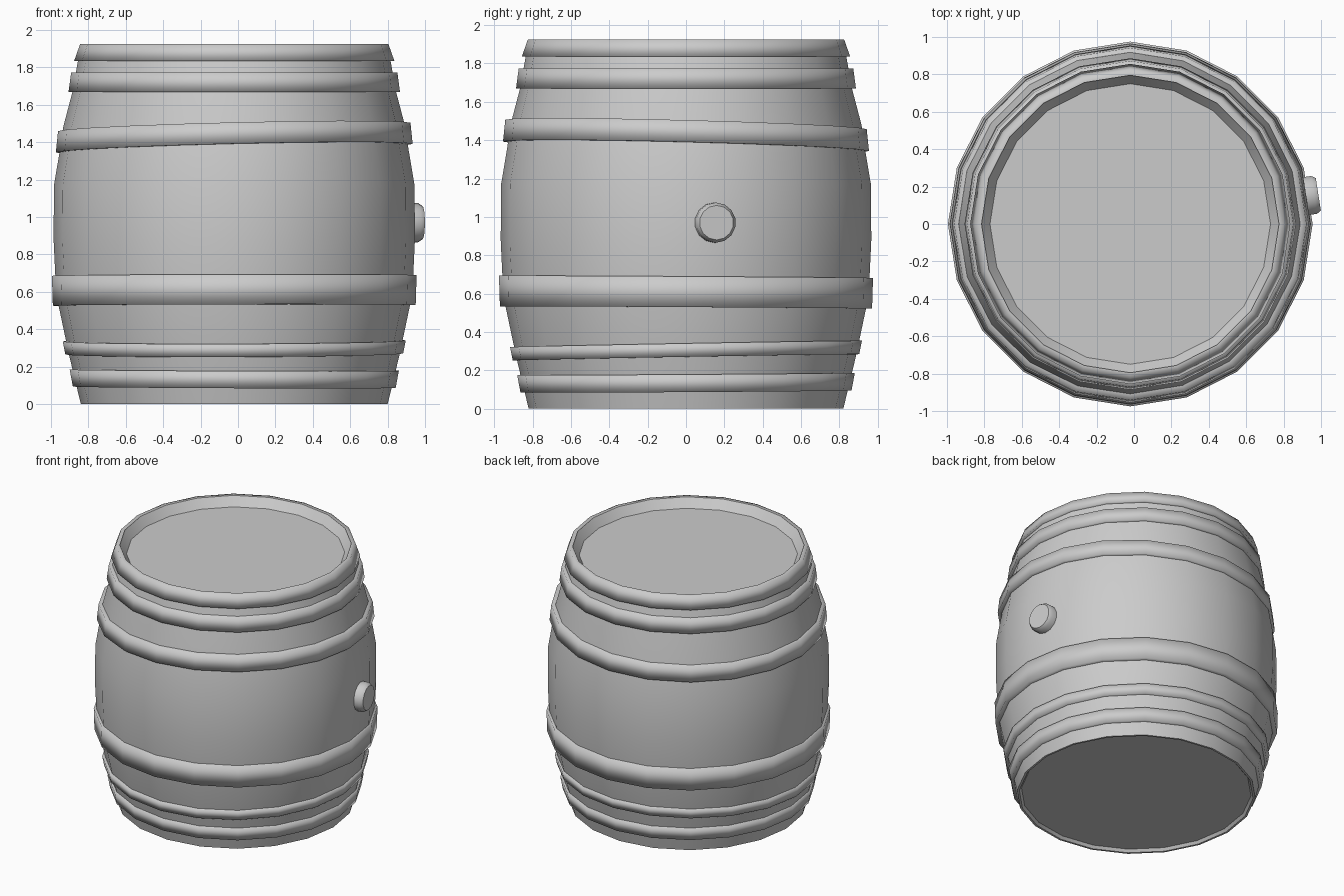
import bpy, bmesh, math
from mathutils import Matrix

if "Cube" in bpy.data.objects:
    bpy.data.objects.remove(bpy.data.objects["Cube"])

CX = -0.02   # barrel axis
SIDES = 20


def lathe(name, profile, sides=SIDES, tilt=(0, 0), caps=(False, False), angle=180):
    """Revolve (radius, z) points around z; tilt leans the rings."""
    bm = bmesh.new()
    rings = []
    for r, z in profile:
        ring = []
        for i in range(sides):
            a = 2 * math.pi * i / sides
            x, y = r * math.cos(a), r * math.sin(a)
            ring.append(bm.verts.new((x, y, z + tilt[0] * x + tilt[1] * y)))
        rings.append(ring)
    for lo, hi in zip(rings, rings[1:]):
        for i in range(sides):
            j = (i + 1) % sides
            bm.faces.new((lo[i], lo[j], hi[j], hi[i]))
    if caps[0]:
        bm.faces.new(rings[0][::-1])
    if caps[1]:
        bm.faces.new(rings[-1])
    mesh = bpy.data.meshes.new(name)
    bm.to_mesh(mesh)
    bm.free()
    obj = bpy.data.objects.new(name, mesh)
    obj.location.x = CX
    bpy.context.collection.objects.link(obj)
    bpy.ops.object.select_all(action='DESELECT')
    obj.select_set(True)
    bpy.context.view_layer.objects.active = obj
    bpy.ops.object.shade_smooth_by_angle(angle=math.radians(angle))
    return obj


# Bulging staves, with a sunken lid and a slightly sunken base
STAVES = [(0.82, 0), (0.842, 0.09), (0.885, 0.27), (0.94, 0.53), (0.957, 0.69),
          (0.966, 0.88), (0.964, 1.17), (0.932, 1.36), (0.915, 1.48),
          (0.865, 1.67), (0.835, 1.84), (0.81, 1.92)]
lathe("barrel_body",
      [(0.79, 0.02), (0.805, 0)] + STAVES + [(0.80, 1.924), (0.75, 1.86)],
      caps=(True, True), angle=50)


def stave_radius(z):
    for (r0, z0), (r1, z1) in zip(STAVES, STAVES[1:]):
        if z <= z1:
            return r0 + (r1 - r0) * (z - z0) / (z1 - z0)
    return STAVES[-1][0]


# Hoops: name, bottom z, top z, bottom radius, top radius, tilt
HOOPS = [("hoop_base", 0.09, 0.182, 0.863, 0.88, (-0.004, 0.006)),
         ("hoop_low", 0.268, 0.338, 0.903, 0.917, (0.003, 0.018)),
         ("hoop_lower_belly", 0.528, 0.688, 0.970, 0.975, (0.002, -0.006)),
         ("hoop_upper_belly", 1.368, 1.482, 0.954, 0.942, (0.024, -0.026)),
         ("hoop_high", 1.67, 1.774, 0.886, 0.872, (0, 0)),
         ("hoop_rim", 1.835, 1.926, 0.856, 0.824, (0, 0))]
for name, z0, z1, r0, r1, tilt in HOOPS:
    lathe(name, [(stave_radius(z0) - 0.015, z0), (r0, z0), (r1, z1),
                 (stave_radius(z1) - 0.015, z1)], tilt=tilt)

# Bung on the right side, pointing straight out of one stave facet
bung = lathe("bung", [(0.105, 0.93), (0.105, 0.995), (0.09, 1.018)], sides=14,
             caps=(False, True), angle=50)
turn = math.radians(9)
bung.matrix_world = (Matrix.Translation((CX, 0, 0.97)) @ Matrix.Rotation(turn, 4, 'Z')
                     @ Matrix.Rotation(math.pi / 2, 4, 'Y'))
